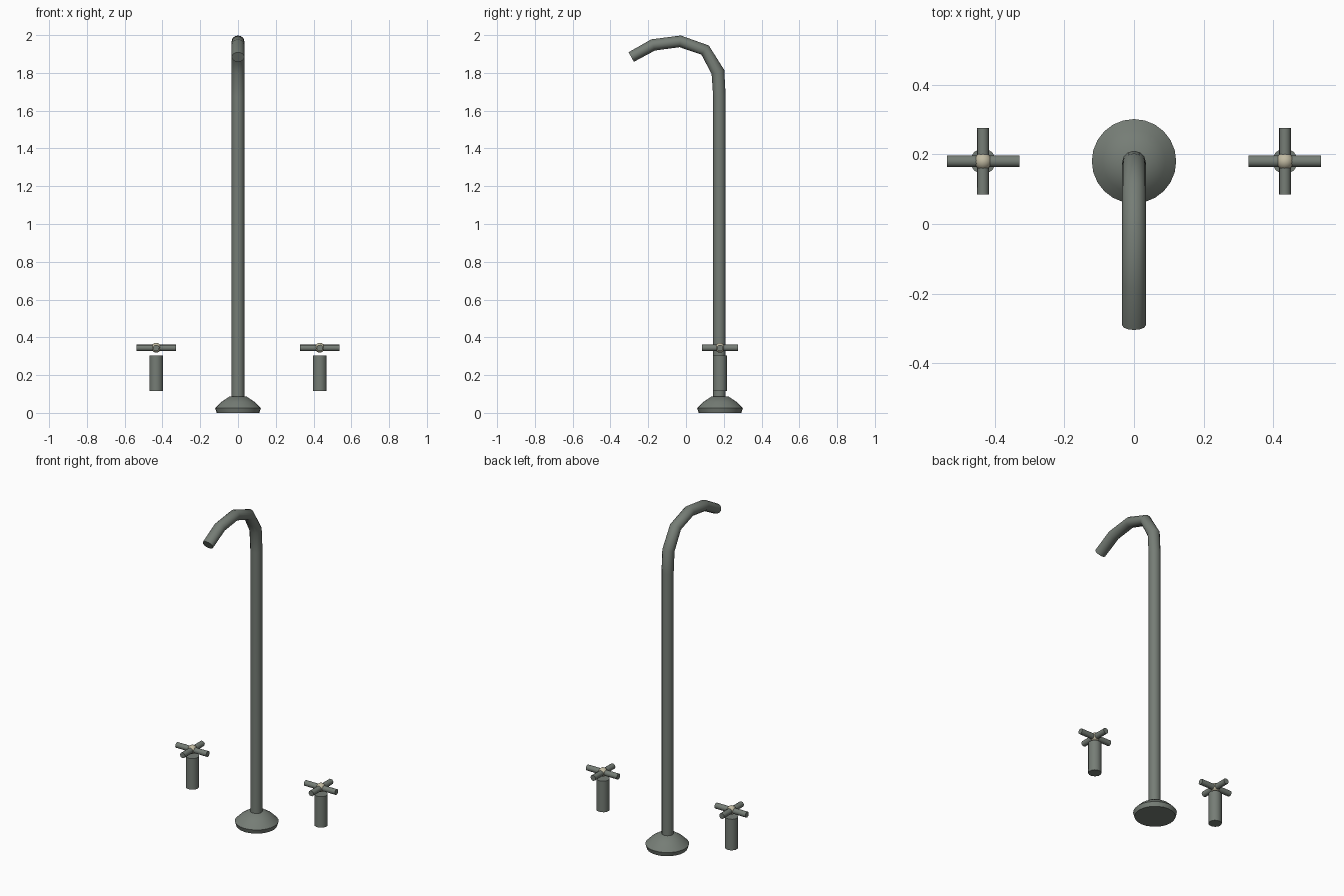
import bpy, bmesh, math
from mathutils import Vector

if "Cube" in bpy.data.objects:
    bpy.data.objects.remove(bpy.data.objects["Cube"])


def material(name, rgb):
    m = bpy.data.materials.new(name)
    m.diffuse_color = (*rgb, 1.0)
    m.use_nodes = True
    m.node_tree.nodes["Principled BSDF"].inputs["Base Color"].default_value = m.diffuse_color
    return m


METAL = material("grey_green_metal", (0.18, 0.205, 0.18))
CREAM = material("cream_cap", (0.53, 0.49, 0.36))
Y = 0.18  # depth of the fitting line


def finish(bm, name, mat, angle=50):
    bmesh.ops.recalc_face_normals(bm, faces=bm.faces)
    me = bpy.data.meshes.new(name)
    bm.to_mesh(me)
    bm.free()
    me.materials.append(mat)
    me.shade_smooth()
    me.set_sharp_from_angle(angle=math.radians(angle))
    ob = bpy.data.objects.new(name, me)
    bpy.context.collection.objects.link(ob)
    return ob


def loft(name, rings, mat, angle=50):
    """Skin a list of point rings and close both ends."""
    bm = bmesh.new()
    vs = [[bm.verts.new(p) for p in ring] for ring in rings]
    n = len(vs[0])
    for a, b in zip(vs, vs[1:]):
        for i in range(n):
            j = (i + 1) % n
            bm.faces.new((a[i], a[j], b[j], b[i]))
    bm.faces.new(vs[0])
    bm.faces.new(vs[-1])
    return finish(bm, name, mat, angle)


def ring(center, u, v, n):
    c, u, v = Vector(center), Vector(u), Vector(v)
    return [c + u * math.cos(2 * math.pi * i / n) + v * math.sin(2 * math.pi * i / n)
            for i in range(n)]


def rod(name, a, b, r, n):
    a, b = Vector(a), Vector(b)
    d = (b - a).normalized()
    u = d.orthogonal().normalized()
    v = d.cross(u)
    return loft(name, [ring(p, u * r, v * r, n) for p in (a, b)], METAL)


# Flared foot
foot = [(0.113, 0.0), (0.121, 0.026), (0.09, 0.057), (0.046, 0.086)]
loft("base_flange", [ring((0, Y, z), (r, 0, 0), (0, r, 0), 24) for r, z in foot], METAL)

# Tall pipe bending into the spout: y, z, in-plane radius
path = [(0.177, 0.07, 0.033), (0.177, 1.675, 0.033), (0.169, 1.805, 0.035),
        (0.101, 1.921, 0.031), (-0.031, 1.967, 0.031), (-0.174, 1.948, 0.031),
        (-0.29, 1.884, 0.029)]
rings = []
for i, (y, z, r) in enumerate(path):
    p = Vector((0, y, z))
    t = Vector((0, 0, 0))
    if i > 0:
        t += (p - Vector((0, *path[i - 1][:2]))).normalized()
    if i < len(path) - 1:
        t += (Vector((0, *path[i + 1][:2])) - p).normalized()
    t.normalize()
    side = Vector((1, 0, 0))
    rings.append(ring(p, side * 0.034, t.cross(side) * r, 12))
loft("spout_pipe", rings, METAL)

# Two cross handles
for label, x in (("left", -0.433), ("right", 0.433)):
    rod(label + "_valve_post", (x, Y, 0.116), (x, Y, 0.305), 0.037, 12)
    rod(label + "_handle_bar_wide", (x - 0.104, Y, 0.344), (x + 0.104, Y, 0.344), 0.017, 10)
    rod(label + "_handle_bar_deep", (x, Y - 0.095, 0.344), (x, Y + 0.095, 0.344), 0.017, 10)
    bm = bmesh.new()
    bmesh.ops.create_uvsphere(bm, u_segments=12, v_segments=8, radius=0.026)
    bmesh.ops.translate(bm, verts=bm.verts, vec=(x, Y, 0.345))
    finish(bm, label + "_handle_cap", CREAM)
